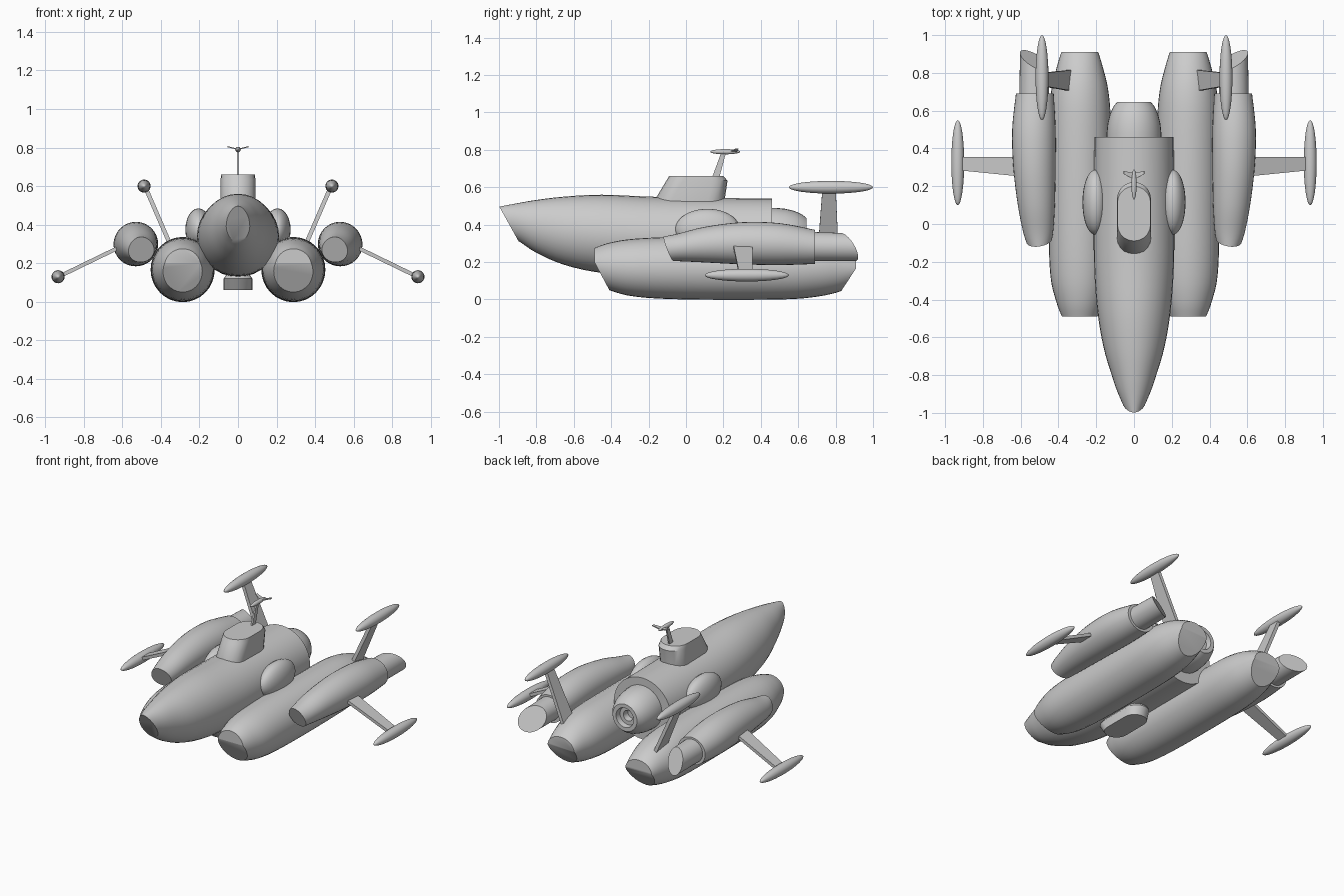
import bpy, bmesh, math
from mathutils import Vector

if "Cube" in bpy.data.objects:
    bpy.data.objects.remove(bpy.data.objects["Cube"])


def finish(name, bm, mirror=False, angle=35):
    bmesh.ops.recalc_face_normals(bm, faces=bm.faces)
    me = bpy.data.meshes.new(name)
    bm.to_mesh(me)
    bm.free()
    ob = bpy.data.objects.new(name, me)
    bpy.context.collection.objects.link(ob)
    bpy.ops.object.select_all(action='DESELECT')
    ob.select_set(True)
    bpy.context.view_layer.objects.active = ob
    bpy.ops.object.shade_smooth_by_angle(angle=math.radians(angle))
    if mirror:
        ob.modifiers.new("Mirror", 'MIRROR')
    return ob


def loft(name, rings, cuts=(), mirror=False):
    """Skin closed rings, cap the ends, then slice with (point, normal) planes."""
    bm = bmesh.new()
    rows = [[bm.verts.new(p) for p in r] for r in rings]
    for a, b in zip(rows, rows[1:]):
        for i in range(len(a)):
            j = (i + 1) % len(a)
            bm.faces.new((a[i], a[j], b[j], b[i]))
    bm.faces.new(rows[0])
    bm.faces.new(rows[-1])
    for co, no in cuts:
        geom = bm.verts[:] + bm.edges[:] + bm.faces[:]
        bmesh.ops.bisect_plane(bm, geom=geom, plane_co=co, plane_no=no, clear_outer=True)
        edges = [e for e in bm.edges if e.is_boundary]
        if edges:
            bmesh.ops.holes_fill(bm, edges=edges)
    return finish(name, bm, mirror)


def smooth_rows(rows, sub=4):
    """Catmull-Rom interpolation between the given section rows."""
    out = []
    for i in range(len(rows) - 1):
        p = [rows[max(i - 1, 0)], rows[i], rows[i + 1], rows[min(i + 2, len(rows) - 1)]]
        for k in range(sub):
            t = k / sub
            out.append([0.5 * (2 * b + (c - a) * t + (2 * a - 5 * b + 4 * c - d) * t * t
                               + (3 * b - a - 3 * c + d) * t ** 3) for a, b, c, d in zip(*p)])
    return out + [rows[-1]]


def sections(rows, n=32):
    """Rows of (y, centre x, half width, bottom z, top z) to elliptical rings."""
    return [[(cx + rx * math.cos(2 * math.pi * i / n), y,
              (lo + hi) / 2 + (hi - lo) / 2 * math.sin(2 * math.pi * i / n))
             for i in range(n)] for y, cx, rx, lo, hi in rows]


def stadium(z, y0, y1, w, n=10):
    """Flat oval ring with round front and back ends."""
    pts = []
    for cy, start in ((y1 - w, 0), (y0 + w, math.pi)):
        for i in range(n + 1):
            a = start + math.pi * i / n
            pts.append((w * math.cos(a), cy + w * math.sin(a), z))
    return pts


def ellipsoid(name, centre, radii, mirror=False):
    bm = bmesh.new()
    bmesh.ops.create_uvsphere(bm, u_segments=24, v_segments=16, radius=1)
    for v in bm.verts:
        x, y, z = v.co
        v.co = Vector(centre) + Vector((x * radii[0], z * radii[1], y * radii[2]))
    return finish(name, bm, mirror)


def fin(name, root, tip, root_y, tip_y, thick, mirror=True):
    """Flat tapered strut from root (x, z) to tip (x, z)."""
    d = Vector((tip[0] - root[0], tip[1] - root[1])).normalized()
    s = Vector((-d.y, d.x)) * thick / 2
    rings = []
    for (x, z), (a, b) in ((root, root_y), (tip, tip_y)):
        rings.append([(x + s.x, a, z + s.y), (x + s.x, b, z + s.y),
                      (x - s.x, b, z - s.y), (x - s.x, a, z - s.y)])
    return loft(name, rings, mirror=mirror)


# central hull with slanted nose window
hull = [(-1.03, 0, .025, .39, .49), (-.9, 0, .083, .315, .515), (-.8, 0, .118, .25, .532),
        (-.65, 0, .162, .185, .55), (-.45, 0, .195, .142, .56), (-.2, 0, .212, .13, .55),
        (.1, 0, .212, .13, .543), (.46, 0, .21, .13, .54)]
loft("main_hull", sections(smooth_rows(hull)), [((0, -1, .5), (0, -.18, -.1))])

# rear dome with recessed exhaust
dome = [(y, 0, r, .345 - r, .345 + r) for y, r in
        ((.4, .145), (.48, .145), (.53, .14), (.58, .128), (.62, .11), (.645, .09),
         (.645, .065), (.61, .06), (.61, .035), (.57, .03))]
loft("rear_exhaust", sections(dome))

# side bubbles
ellipsoid("side_bubble", (.205, .115, .375), (.068, .172, .11), True)

# lower pontoons with faceted ends
pod = [(-.49, .287, .095, .09, .275), (-.41, .287, .125, .05, .303), (-.27, .287, .156, .015, .325),
       (0, .287, .165, 0, .335), (.5, .287, .165, 0, .335), (.7, .287, .152, .015, .322),
       (.83, .287, .122, .045, .285), (.91, .287, .098, .085, .24)]
loft("lower_pontoon", sections(smooth_rows(pod)),
     [((0, -.49, .2), (0, -.15, -.08)), ((0, .905, .16), (0, .115, -.075))], True)

# upper engines
engine = [(-.13, .502, .055, .205, .335), (-.05, .507, .078, .205, .35), (.1, .517, .098, .198, .388),
          (.3, .527, .112, .188, .413), (.5, .53, .115, .184, .408), (.69, .525, .1, .19, .372)]
loft("engine_body", sections(smooth_rows(engine)), [((.505, -.095, .275), (-.15, -1, -.4))], True)
loft("engine_nozzle", sections([(.6, .527, .08, .205, .363), (1.0, .53, .073, .205, .35)]),
     [((.53, .868, .28), (-.5, 1, .5))], True)

# fins with tip floats
fin("upper_fin", (.34, .27), (.483, .6), (.705, .815), (.73, .8), .022)
ellipsoid("upper_fin_float", (.487, .775, .6), (.034, .225, .034), True)
fin("lower_fin", (.58, .3), (.93, .13), (.25, .355), (.285, .355), .02)
ellipsoid("lower_fin_float", (.933, .325, .13), (.034, .225, .034), True)

# cabin on top of the hull
loft("cabin", [stadium(.48, -.165, .205, .09), stadium(.54, -.162, .208, .09),
               stadium(.635, -.105, .222, .09), stadium(.66, -.09, .2, .088)])

# antenna mast and head
fin("antenna_mast", (0, .64), (0, .79), (.135, .175), (.19, .215), .01, False)
mast = bpy.data.objects["antenna_mast"]
for v in mast.data.vertices:
    v.co.y += 0.0
ellipsoid("antenna_head", (0, .21, .79), (.014, .08, .014))
fin("antenna_vane", (0, .79), (.055, .805), (.235, .27), (.265, .28), .006)

# belly scoop
loft("belly_scoop", [stadium(.17, -.22, .08, .04), stadium(.12, -.28, .1, .075),
                     stadium(.062, -.24, .08, .075)])
